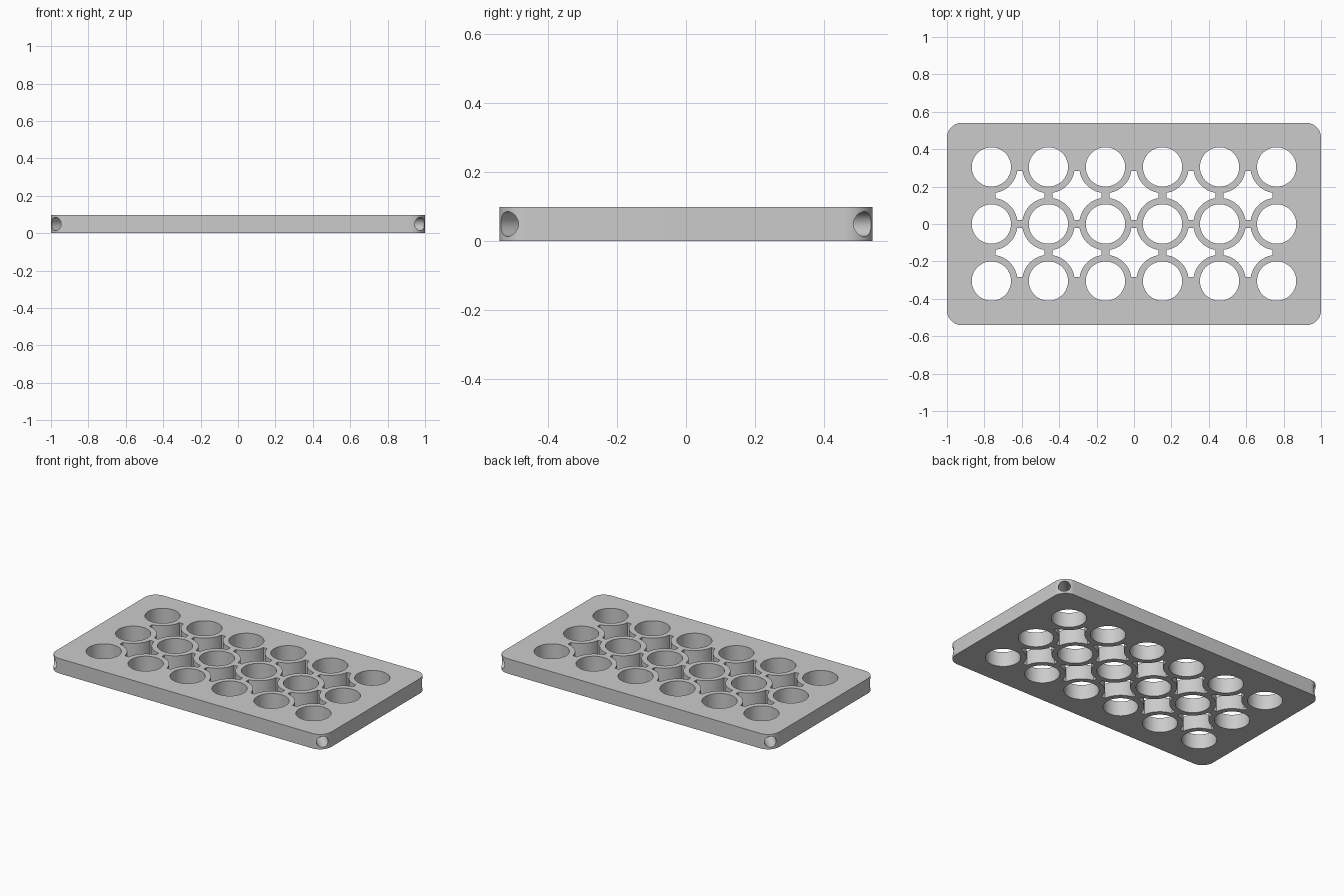
import bpy, bmesh, math
from mathutils import Matrix, Vector

HALF_X, HALF_Y, HEIGHT, CORNER = 1.0, 0.541, 0.098, 0.08
PITCH, HOLE_R, RING_R, WINDOW = 0.305, 0.105, 0.14, 0.131
COLS, ROWS = 6, 3

if "Cube" in bpy.data.objects:
    bpy.data.objects.remove(bpy.data.objects["Cube"], do_unlink=True)

grey = bpy.data.materials.new("light grey")
grey.use_nodes = True
grey.diffuse_color = (0.6, 0.6, 0.6, 1)
grey.node_tree.nodes["Principled BSDF"].inputs["Base Color"].default_value = grey.diffuse_color


def arc(cx, cy, r, start, end, steps):
    angles = [start + (end - start) * i / steps for i in range(steps + 1)]
    return [(cx + r * math.cos(a), cy + r * math.sin(a)) for a in angles]


def add_prism(bm, outline, z0, z1):
    """Extrude a closed counter-clockwise outline from z0 to z1."""
    face = bm.faces.new([bm.verts.new((x, y, z0)) for x, y in outline])
    top = bmesh.ops.extrude_face_region(bm, geom=[face])["geom"]
    verts = [v for v in top if isinstance(v, bmesh.types.BMVert)]
    bmesh.ops.translate(bm, verts=verts, vec=(0, 0, z1 - z0))


def make_object(name, bm):
    bmesh.ops.recalc_face_normals(bm, faces=bm.faces)
    mesh = bpy.data.meshes.new(name)
    bm.to_mesh(mesh)
    bm.free()
    mesh.materials.append(grey)
    obj = bpy.data.objects.new(name, mesh)
    bpy.context.collection.objects.link(obj)
    return obj


# Plate with rounded corners
quarter = math.pi / 2
corners = [(1, 1), (-1, 1), (-1, -1), (1, -1)]
outline = []
for k, (sx, sy) in enumerate(corners):
    outline += arc(sx * (HALF_X - CORNER), sy * (HALF_Y - CORNER), CORNER,
                   k * quarter, (k + 1) * quarter, 12)
bm = bmesh.new()
add_prism(bm, outline, 0, HEIGHT)
plate = make_object("rack_plate", bm)

# Cutter for the round holes
cut = bmesh.new()
for i in range(COLS):
    for j in range(ROWS):
        x, y = (i - (COLS - 1) / 2) * PITCH, (j - (ROWS - 1) / 2) * PITCH
        add_prism(cut, arc(x, y, HOLE_R, 0, 4 * quarter, 64)[:-1], -0.1, HEIGHT + 0.1)

# Cutter for the four-pointed windows left between the rings
half = PITCH / 2
tip = math.asin((half - WINDOW) / RING_R)
window = []
for k, (sx, sy) in enumerate(corners):
    start = (k + 3) * quarter - tip
    window += arc(sx * half, sy * half, RING_R, start, start - quarter + 2 * tip, 16)
for i in range(COLS - 1):
    for j in range(ROWS - 1):
        cx, cy = (i - (COLS - 2) / 2) * PITCH, (j - (ROWS - 2) / 2) * PITCH
        add_prism(cut, [(cx + x, cy + y) for x, y in window], -0.1, HEIGHT + 0.1)

# Cutter for the blind holes drilled diagonally into the corners
inset = CORNER * (1 - math.sqrt(0.5))
for sx, sy in corners:
    direction = Vector((sx, sy, 0)).normalized()
    spot = Vector((sx * (HALF_X - inset), sy * (HALF_Y - inset), HEIGHT / 2))
    turn = direction.to_track_quat('Z', 'Y').to_matrix().to_4x4()
    bmesh.ops.create_cone(cut, cap_ends=True, segments=48, radius1=0.036, radius2=0.036,
                          depth=0.28, matrix=Matrix.Translation(spot) @ turn)
cutter = make_object("hole_cutter", cut)
cutter.hide_render = True

# Cut everything in one go, then drop the cutter
mod = plate.modifiers.new("holes", 'BOOLEAN')
mod.operation, mod.solver, mod.object = 'DIFFERENCE', 'EXACT', cutter
for obj in bpy.context.selected_objects:
    obj.select_set(False)
bpy.context.view_layer.objects.active = plate
plate.select_set(True)
bpy.ops.object.modifier_apply(modifier=mod.name)
bpy.data.objects.remove(cutter, do_unlink=True)
bpy.ops.object.shade_smooth_by_angle(angle=math.radians(30))
